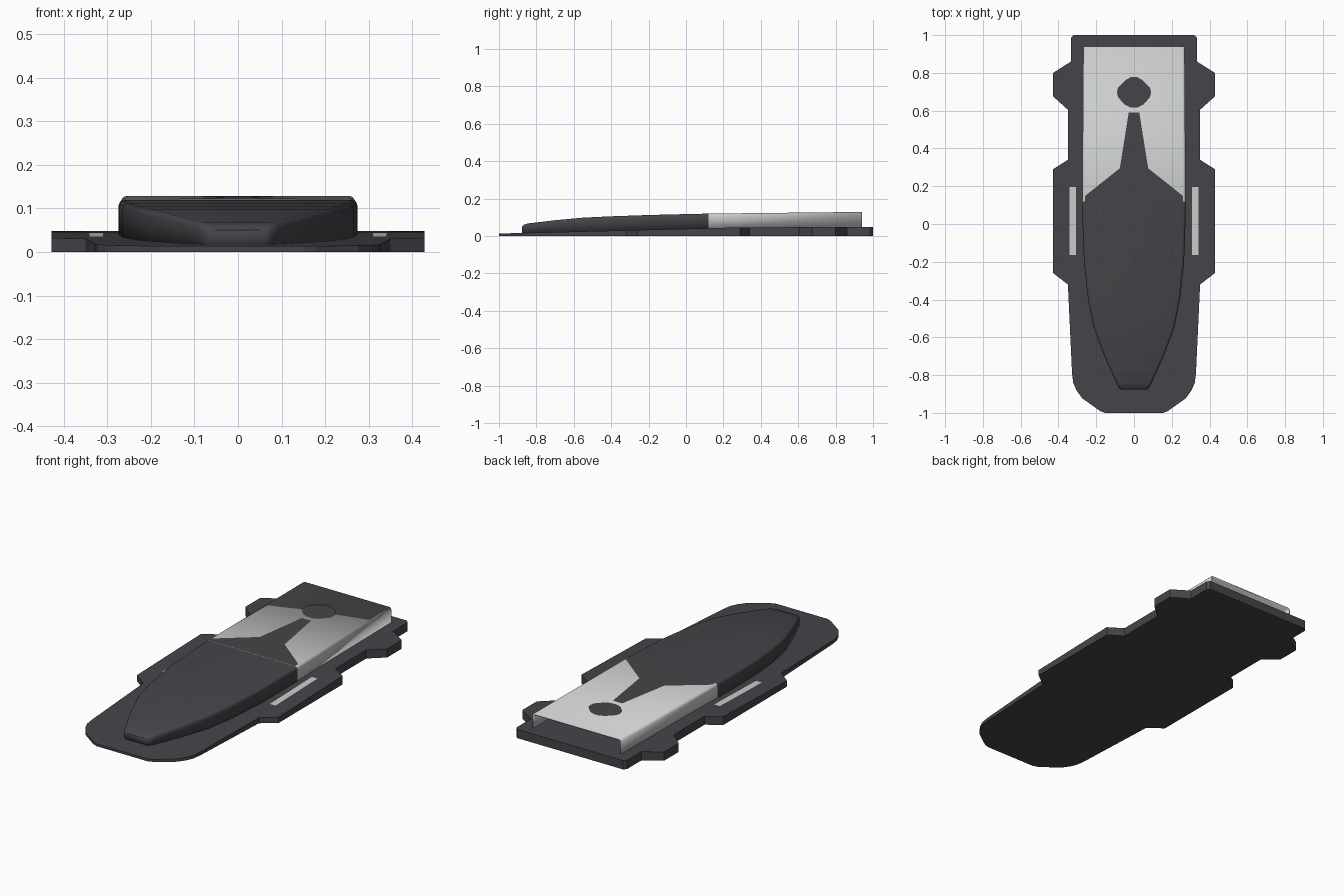
import bpy, bmesh, math

if "Cube" in bpy.data.objects:
    bpy.data.objects.remove(bpy.data.objects["Cube"])

def material(name, rgb):
    m = bpy.data.materials.new(name)
    m.diffuse_color = (*rgb, 1)
    m.use_nodes = True
    m.node_tree.nodes["Principled BSDF"].inputs["Base Color"].default_value = m.diffuse_color
    return m

DARK = material("charcoal", (0.060, 0.058, 0.066))
LIGHT = material("light grey", (0.60, 0.61, 0.61))

def finish(bm, name, mats):
    me = bpy.data.meshes.new(name)
    bm.to_mesh(me)
    bm.free()
    for m in mats:
        me.materials.append(m)
    ob = bpy.data.objects.new(name, me)
    bpy.context.collection.objects.link(ob)
    return ob

def base_z(y):
    return 0.013 + (y + 1) * 0.0255 if y < 0.29 else 0.0459 + (y - 0.29) * 0.003

def lerp_table(table, y):
    for (y0, a), (y1, b) in zip(table, table[1:]):
        if y <= y1:
            return a + (b - a) * (y - y0) / (y1 - y0)
    return table[-1][1]

def plate(name, pts, zfun, mat):
    """Thin painted plate that follows the surface below it."""
    bm = bmesh.new()
    f = bm.faces.new([bm.verts.new((x, y, zfun(y) + 0.001)) for x, y in pts])
    f.normal_update()
    if f.normal.z < 0:
        f.normal_flip()
    return finish(bm, name, [mat])

# Base plate: mirrored outline, wedge-shaped in side view
half = [(0.153, -1), (0.18, -0.99), (0.275, -0.922), (0.305, -0.88), (0.322, -0.84),
        (0.328, -0.79), (0.35, -0.32), (0.428, -0.26), (0.428, 0.29), (0.35, 0.34),
        (0.35, 0.605), (0.428, 0.675), (0.428, 0.80), (0.334, 0.86), (0.334, 0.985), (0.32, 1)]
outline = half + [(-x, y) for x, y in reversed(half)]
bm = bmesh.new()
face = bm.faces.new([bm.verts.new((x, y, 0)) for x, y in outline])
ext = bmesh.ops.extrude_face_region(bm, geom=[face])
for v in [g for g in ext["geom"] if isinstance(g, bmesh.types.BMVert)]:
    v.co.z = 1
bmesh.ops.bisect_plane(bm, geom=bm.verts[:] + bm.edges[:] + bm.faces[:],
                       plane_co=(0, 0.29, 0), plane_no=(0, 1, 0))
for v in bm.verts:
    if v.co.z > 0.5:
        v.co.z = base_z(v.co.y)
bmesh.ops.recalc_face_normals(bm, faces=bm.faces[:])
finish(bm, "base_plate", [DARK])

# Hull cover: lofted cross-sections, open at the back
widths = [(-0.877, 0.064), (-0.868, 0.078), (-0.845, 0.092), (-0.7, 0.157), (-0.55, 0.213),
          (-0.4, 0.243), (-0.2, 0.265), (0.0, 0.272), (0.12, 0.274), (0.94, 0.268)]
tops = [(-0.877, 0.050), (-0.868, 0.059), (-0.845, 0.067), (-0.7, 0.084), (-0.55, 0.098),
        (-0.4, 0.105), (-0.2, 0.112), (0.0, 0.117), (0.12, 0.1195), (0.94, 0.1285)]
stations = [-0.877, -0.868, -0.845, -0.775, -0.7, -0.625, -0.55, -0.475,
            -0.4, -0.3, -0.2, -0.1, 0.0, 0.12, 0.94]

def top_z(y):
    return lerp_table(tops, y)

bm = bmesh.new()
rings = []
for y in stations:
    w, t = lerp_table(widths, y), top_z(y)
    r = 0.014
    right = [(w, base_z(y) - 0.006)]
    for i in range(4):
        a = math.radians(30 * i)
        right.append((w - r + r * math.cos(a), t - r + r * math.sin(a)))
    section = right + [(-x, z) for x, z in reversed(right)]
    rings.append([bm.verts.new((x, y, z)) for x, z in section])
for y, r0, r1 in zip(stations, rings, rings[1:]):
    for i in range(len(r0) - 1):
        f = bm.faces.new((r0[i], r1[i], r1[i + 1], r0[i + 1]))
        f.material_index = 1 if y > 0.1 else 0
bm.faces.new(rings[0])
bmesh.ops.recalc_face_normals(bm, faces=bm.faces[:])
highest = max(bm.faces, key=lambda f: f.calc_center_median().z)
if highest.normal.z < 0:
    bmesh.ops.reverse_faces(bm, faces=bm.faces[:])
hull = finish(bm, "hull_cover", [DARK, LIGHT])
sol = hull.modifiers.new("wall", "SOLIDIFY")
sol.thickness = 0.009
sol.offset = -1
bpy.context.view_layer.objects.active = hull
hull.select_set(True)
bpy.ops.object.shade_smooth_by_angle(angle=math.radians(35))

# Painted dark tongue and spot on the light rear cover
tongue = [(0.26, 0.12), (0.268, 0.14), (0.075, 0.295), (0.028, 0.59)]
tongue[1] = (0.260, 0.148)
plate("dark_tongue", tongue + [(-x, y) for x, y in reversed(tongue)], top_z, DARK)
spot = [(0.09, 0.697), (0.085, 0.722), (0.045, 0.762), (0.02, 0.775)]
spot = [(0.02, 0.618), (0.05, 0.632), (0.085, 0.672)] + spot
plate("dark_spot", spot + [(-x, y) for x, y in reversed(spot)], top_z, DARK)

# Light strips on the side tabs
for s, side in ((1, "right"), (-1, "left")):
    plate(side + "_strip", [(s * 0.308, -0.165), (s * 0.342, -0.165),
                            (s * 0.342, 0.197), (s * 0.308, 0.197)], base_z, LIGHT)
